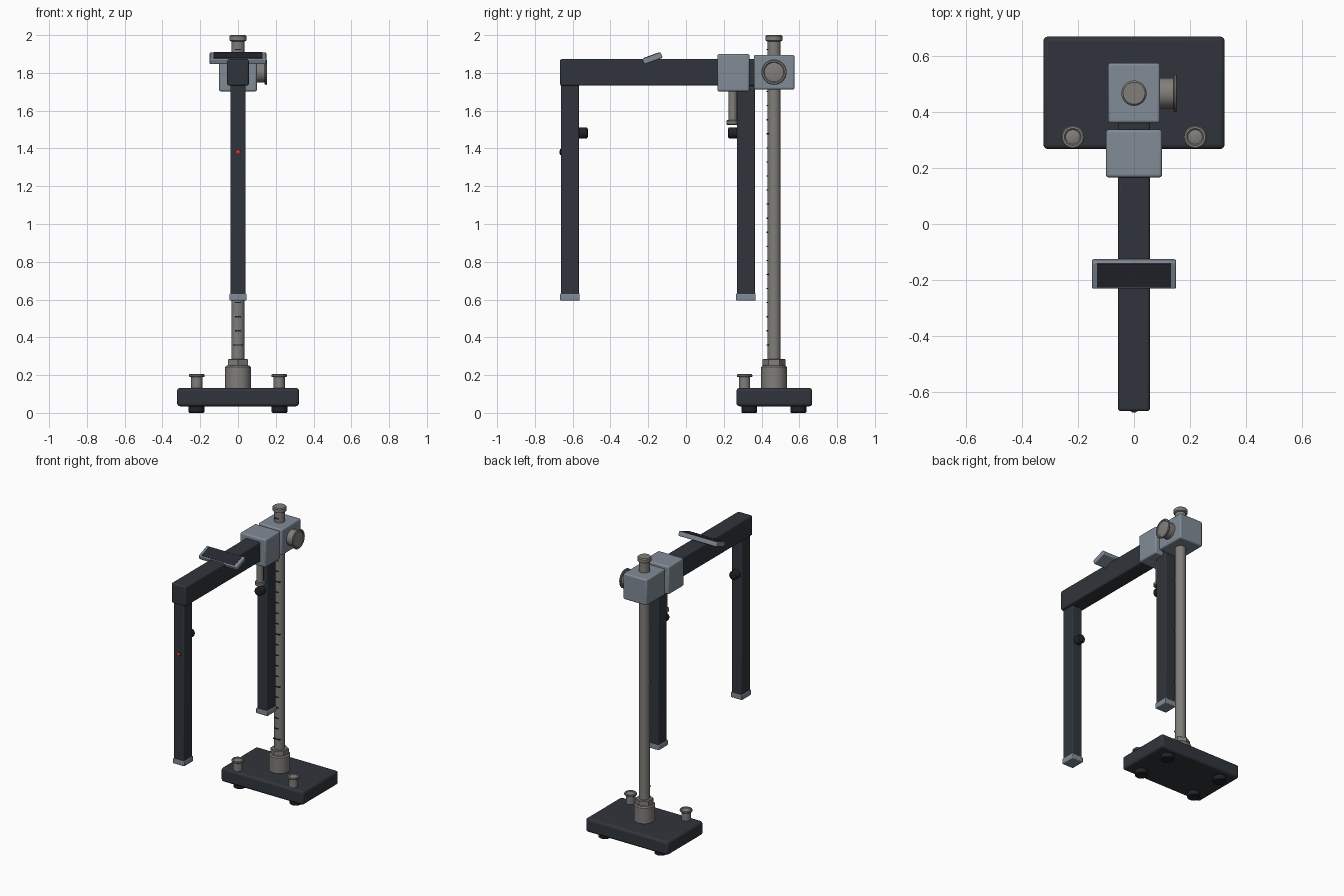
import bpy, math
from mathutils import Vector

if "Cube" in bpy.data.objects:
    bpy.data.objects.remove(bpy.data.objects["Cube"])


def material(name, rgb):
    m = bpy.data.materials.new(name)
    m.diffuse_color = (*rgb, 1)
    m.use_nodes = True
    m.node_tree.nodes["Principled BSDF"].inputs["Base Color"].default_value = m.diffuse_color
    return m


DARK = material("dark_paint", (0.03, 0.036, 0.045))
BLACK = material("black_rubber", (0.015, 0.016, 0.018))
SCREEN = material("screen_glass", (0.02, 0.022, 0.032))
STEEL = material("steel", (0.22, 0.21, 0.195))
ALLOY = material("blue_grey_alloy", (0.22, 0.26, 0.31))
RED = material("red_lamp", (0.6, 0.03, 0.02))


def finish(ob, name, mat, bevel=0, seg=3):
    ob.name = name
    ob.data.materials.append(mat)
    if bevel:
        b = ob.modifiers.new("bevel", 'BEVEL')
        b.width, b.segments = bevel, seg
        b.limit_method = 'ANGLE'
    bpy.ops.object.shade_smooth_by_angle(angle=math.radians(35))
    return ob


def box(name, lo, hi, mat, bevel=0.008, rot_x=0):
    lo, hi = Vector(lo), Vector(hi)
    bpy.ops.mesh.primitive_cube_add(size=1, location=(lo + hi) / 2)
    ob = bpy.context.object
    ob.scale = hi - lo
    bpy.ops.object.transform_apply(location=False, rotation=False, scale=True)
    ob.rotation_euler.x = rot_x
    return finish(ob, name, mat, bevel)


def lathe(name, start, axis, profile, mat, sides=40, turn=0):
    """Closed revolved solid; profile is (radius, distance along axis)."""
    q = Vector(axis).to_track_quat('Z', 'Y')
    verts, faces = [], []
    for r, h in profile:
        for i in range(sides):
            a = turn + math.tau * i / sides
            verts.append(q @ Vector((r * math.cos(a), r * math.sin(a), h)))
    for k in range(len(profile) - 1):
        for i in range(sides):
            j = (i + 1) % sides
            faces.append((k * sides + i, k * sides + j, (k + 1) * sides + j, (k + 1) * sides + i))
    faces.append(tuple(reversed(range(sides))))
    faces.append(tuple(range(len(verts) - sides, len(verts))))
    me = bpy.data.meshes.new(name)
    me.from_pydata(verts, [], faces)
    ob = bpy.data.objects.new(name, me)
    bpy.context.collection.objects.link(ob)
    ob.location = start
    bpy.ops.object.select_all(action='DESELECT')
    ob.select_set(True)
    bpy.context.view_layer.objects.active = ob
    return finish(ob, name, mat)


def thumb_screw(name, start, axis, r, head_r, length, head):
    c = 0.004
    lathe(name, start, axis,
          [(r, -0.01), (r, length - head), (head_r - c, length - head), (head_r, length - head + c),
           (head_r, length - c), (head_r - c, length), (r, length), (r - c, length - c), (r * 0.5, length)],
          STEEL)


PY = 0.466  # post centre

# Base plate, rubber feet and levelling screws
box("base_plate", (-0.323, 0.267, 0.035), (0.323, 0.668, 0.132), DARK, 0.016)
for sx in (-1, 1):
    for y in (0.335, 0.595):
        lathe("rubber_foot", (sx * 0.22, y, 0), (0, 0, 1),
              [(0.038, 0), (0.042, 0.005), (0.042, 0.04)], BLACK, 32)
    thumb_screw("levelling_screw", (sx * 0.218, 0.31, 0.13), (0, 0, 1), 0.03, 0.041, 0.075, 0.016)

# Post with socket, hex nut and cap
lathe("post_socket", (0, PY, 0.12), (0, 0, 1), [(0.068, 0), (0.068, 0.122), (0.061, 0.13)], STEEL)
lathe("hex_nut", (0, PY, 0.245), (0, 0, 1), [(0.06, 0), (0.06, 0.037), (0.056, 0.04)], STEEL, 6, math.pi / 2)
lathe("post", (0, PY, 0.13), (0, 0, 1), [(0.035, 0), (0.035, 1.85)], STEEL)
lathe("post_cap", (0, PY, 1.97), (0, 0, 1),
      [(0.036, -0.004), (0.045, 0.002), (0.045, 0.024), (0.039, 0.03)], STEEL)

# Height graduations on the front of the post
for i in range(22):
    z = 0.36 + i * 0.0745
    w = 0.024 if i % 5 == 0 else 0.015
    box("graduation", (-w, PY - 0.039, z - 0.003), (w, PY - 0.022, z + 0.003), BLACK, 0)

# Clamp head with locking knob
box("clamp_head", (-0.093, 0.359, 1.712), (0.093, 0.574, 1.896), ALLOY, 0.01)
thumb_screw("locking_knob", (0.093, PY, 1.804), (1, 0, 0), 0.055, 0.067, 0.061, 0.013)

# Sliding carriage with its screw below
box("carriage", (-0.1, 0.166, 1.702), (0.1, 0.336, 1.9), ALLOY, 0.01)
thumb_screw("carriage_screw", (0, 0.248, 1.71), (0, 0, -1), 0.022, 0.034, 0.185, 0.025)

# Horizontal arm
box("arm", (-0.057, -0.667, 1.732), (0.057, 0.375, 1.873), DARK, 0.01)

# Tilted display
tilt = math.radians(20)
box("display_case", (-0.15, -0.23, 1.861), (0.15, -0.126, 1.893), ALLOY, 0.006, tilt)
up = Vector((0, -math.sin(tilt), math.cos(tilt))) * 0.016
c = Vector((0, -0.178, 1.877)) + up
h = Vector((0.131, 0.045, 0.002))
box("display_screen", c - h, c + h, SCREEN, 0, tilt)

# Hanging legs with end caps and clamp knobs
for name, y, d in (("front", -0.615, 1), ("rear", 0.317, -1)):
    box(name + "_leg", (-0.04, y - 0.048, 0.62), (0.04, y + 0.048, 1.74), DARK, 0.006)
    box(name + "_leg_cap", (-0.045, y - 0.052, 0.595), (0.045, y + 0.052, 0.632), ALLOY, 0.005)
    lathe(name + "_leg_knob", (0, y + d * 0.04, 1.482), (0, d, 0),
          [(0.03, 0), (0.03, 0.046), (0.027, 0.052), (0.02, 0.055)], BLACK, 32)

# Indicator lamp on the front leg
lathe("indicator_bezel", (0, -0.66, 1.38), (0, -1, 0), [(0.016, 0), (0.016, 0.006)], BLACK, 24)
lathe("indicator_lamp", (0, -0.66, 1.38), (0, -1, 0), [(0.012, 0), (0.012, 0.007), (0.006, 0.011)], RED, 24)
